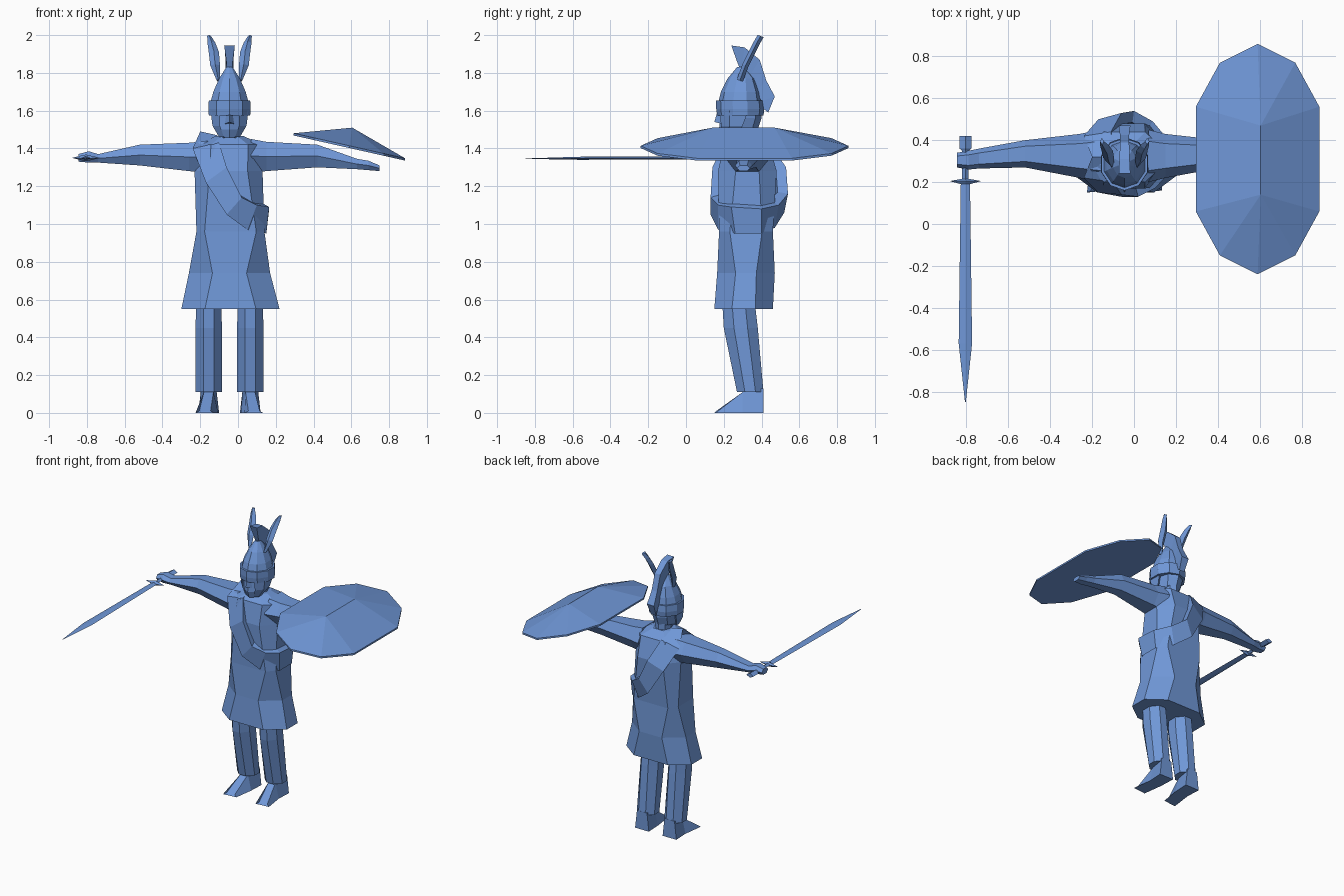
import bpy, bmesh, math
from mathutils import Vector

blue = bpy.data.materials.new("soft blue")
blue.diffuse_color = (0.16, 0.31, 0.68, 1)
CX = -0.045  # centre line of the figure


def finish(name, bm):
    bmesh.ops.recalc_face_normals(bm, faces=bm.faces)
    me = bpy.data.meshes.new(name)
    bm.to_mesh(me)
    bm.free()
    me.materials.append(blue)
    ob = bpy.data.objects.new(name, me)
    bpy.context.collection.objects.link(ob)
    return ob


def loft(name, rings, closed=False):
    """Skin a list of equal-length point rings; cap the ends unless closed."""
    bm = bmesh.new()
    vs = [[bm.verts.new(p) for p in r] for r in rings]
    n = len(vs[0])
    for i in range(len(vs) if closed else len(vs) - 1):
        a, b = vs[i], vs[(i + 1) % len(vs)]
        for k in range(n):
            bm.faces.new((a[k], a[(k + 1) % n], b[(k + 1) % n], b[k]))
    if not closed:
        bm.faces.new(vs[0])
        bm.faces.new(vs[-1])
    return finish(name, bm)


def oct_ring(z, x0, x1, y0, y1, fx=0.22, fy=0.3):
    """Box outline with cut corners at height z."""
    dx, dy = (x1 - x0) * fx, (y1 - y0) * fy
    return [(x0 + dx, y0, z), (x1 - dx, y0, z), (x1, y0 + dy, z), (x1, y1 - dy, z),
            (x1 - dx, y1, z), (x0 + dx, y1, z), (x0, y1 - dy, z), (x0, y0 + dy, z)]


def oval(z, rx, y0, y1, n=10):
    return [(CX + rx * math.sin(2 * math.pi * k / n),
             (y0 + y1) / 2 - (y1 - y0) / 2 * math.cos(2 * math.pi * k / n), z) for k in range(n)]


def limb_ring(x, y0, y1, z0, z1):
    """Six-sided section across an arm."""
    ym, zm = (y0 + y1) / 2, (z0 + z1) / 2
    w = (y1 - y0) * 0.28
    return [(x, y0, zm), (x, ym - w, z0), (x, ym + w, z0), (x, y1, zm), (x, ym + w, z1), (x, ym - w, z1)]


# Tunic: skirt, waist, chest and shoulders
loft("tunic", [
    oct_ring(0.55, -0.30, 0.22, 0.15, 0.46, 0.24, 0.3),
    oct_ring(0.74, -0.26, 0.17, 0.165, 0.47, 0.29, 0.32),
    oct_ring(0.96, -0.22, 0.14, 0.175, 0.46, 0.12, 0.2),
    oct_ring(1.28, -0.23, 0.13, 0.17, 0.48),
    oct_ring(1.42, -0.22, 0.13, 0.20, 0.44),
    oct_ring(1.465, -0.12, 0.03, 0.25, 0.38)])

# Sash looped over one shoulder and under the other arm: (inner edge, outer edge)
stations = [
    ((-0.11, 0.32, 1.47), (-0.20, 0.32, 1.49)), ((-0.10, 0.20, 1.43), (-0.24, 0.22, 1.40)),
    ((-0.06, 0.14, 1.30), (-0.17, 0.15, 1.22)), ((0.02, 0.13, 1.14), (-0.06, 0.13, 1.05)),
    ((0.10, 0.17, 1.10), (0.05, 0.17, 0.97)), ((0.165, 0.24, 1.09), (0.15, 0.26, 0.95)),
    ((0.165, 0.40, 1.08), (0.15, 0.40, 0.95)), ((0.09, 0.49, 1.10), (0.05, 0.47, 0.98)),
    ((0.00, 0.54, 1.16), (-0.06, 0.52, 1.06)), ((-0.06, 0.53, 1.30), (-0.17, 0.50, 1.24)),
    ((-0.11, 0.44, 1.43), (-0.24, 0.42, 1.39))]
core = Vector((-0.03, 0.32, 1.2))
rings = []
for a, b in stations:
    a, b = Vector(a), Vector(b)
    rings.append([a, b, b.lerp(core, 0.25), a.lerp(core, 0.25)])
loft("sash", rings, closed=True)

# Legs and wedge feet
for side, cx in (("right", -0.155), ("left", 0.065)):
    loft(side + "_leg", [
        oct_ring(0.11, cx - 0.07, cx + 0.07, 0.27, 0.41, 0.3, 0.3),
        oct_ring(0.45, cx - 0.07, cx + 0.07, 0.20, 0.38, 0.3, 0.3),
        oct_ring(0.62, cx - 0.065, cx + 0.065, 0.19, 0.36, 0.3, 0.3)])
    toe = cx - 0.02 if side == "right" else cx + 0.02
    loft(side + "_foot", [
        [(cx - 0.055, 0.41, 0), (cx + 0.055, 0.41, 0), (cx + 0.04, 0.41, 0.13), (cx - 0.04, 0.41, 0.13)],
        [(cx - 0.05, 0.30, 0), (cx + 0.05, 0.30, 0), (cx + 0.025, 0.30, 0.11), (cx - 0.025, 0.30, 0.11)],
        [(toe - 0.05, 0.15, 0), (toe + 0.05, 0.16, 0), (toe + 0.03, 0.17, 0.01), (toe - 0.03, 0.16, 0.01)]])

# Arms with flat hands
loft("right_arm", [limb_ring(*r) for r in (
    (-0.16, 0.20, 0.45, 1.27, 1.44), (-0.26, 0.22, 0.43, 1.28, 1.43), (-0.52, 0.27, 0.40, 1.31, 1.42),
    (-0.74, 0.265, 0.36, 1.325, 1.37), (-0.79, 0.26, 0.35, 1.325, 1.385), (-0.845, 0.27, 0.34, 1.33, 1.37))])
loft("left_arm", [limb_ring(*r) for r in (
    (0.07, 0.20, 0.45, 1.27, 1.45), (0.15, 0.22, 0.43, 1.28, 1.435), (0.42, 0.27, 0.40, 1.30, 1.42),
    (0.63, 0.265, 0.36, 1.29, 1.345), (0.69, 0.26, 0.35, 1.285, 1.335), (0.75, 0.27, 0.34, 1.28, 1.31))])


# Sword: diamond sections along y
def diamond(y, w, h, x=-0.805, z=1.35):
    return [(x - w, y, z), (x, y, z - h), (x + w, y, z), (x, y, z + h)]


loft("sword_blade", [diamond(0.20, 0.022, 0.008), diamond(-0.57, 0.032, 0.008, z=1.348),
                     diamond(-0.85, 0.002, 0.001, z=1.346)])
loft("sword_guard", [diamond(0.215, 0.02, 0.01), diamond(0.205, 0.075, 0.018), diamond(0.19, 0.02, 0.01)])
loft("sword_grip", [diamond(0.20, 0.016, 0.012), diamond(0.35, 0.016, 0.012),
                    diamond(0.36, 0.028, 0.016), diamond(0.42, 0.028, 0.016)])

# Shield: tilted ten-sided rim rising to a short ridge
half = [(0.0, 0.55), (0.18, 0.46), (0.295, 0.25), (0.295, -0.25), (0.18, -0.46)]
outline = half + [(-x, -y) for x, y in half]
bm = bmesh.new()
low, top = [], []
for x, y in outline:
    z = 1.402 - 0.225 * x
    low.append(bm.verts.new((0.59 + x, 0.31 + y, z)))
    top.append(bm.verts.new((0.59 + x, 0.31 + y, z + 0.012)))
back_end, front_end = bm.verts.new((0.605, 0.47, 1.51)), bm.verts.new((0.605, 0.14, 1.51))
bm.faces.new(low)
for i in range(10):
    j = (i + 1) % 10
    bm.faces.new((low[i], low[j], top[j], top[i]))
    if i in (2, 7):
        ends = (front_end, back_end) if i == 2 else (back_end, front_end)
        bm.faces.new((top[i], top[j]) + ends)
    else:
        bm.faces.new((top[i], top[j], front_end if 3 <= i <= 6 else back_end))
finish("shield", bm)

# Head, neck and nose
loft("neck", [oval(1.42, 0.055, 0.25, 0.38, 8), oval(1.54, 0.055, 0.25, 0.38, 8)])
loft("head", [oval(1.455, 0.035, 0.19, 0.30, 8), oval(1.50, 0.075, 0.175, 0.38, 8),
              oval(1.56, 0.085, 0.18, 0.40, 8), oval(1.64, 0.085, 0.18, 0.40, 8)])
loft("nose", [[(CX - 0.025, 0.19, 1.53), (CX + 0.025, 0.19, 1.53), (CX, 0.15, 1.54)],
              [(CX - 0.012, 0.19, 1.61), (CX + 0.012, 0.19, 1.61), (CX, 0.17, 1.61)]])
# Cheek guards hanging from the helmet
for side, s in (("right", -1), ("left", 1)):
    loft(side + "_cheek_guard", [
        [(CX + s * x, y, z) for x, y, z in ((0.05, 0.18, 1.60), (0.10, 0.23, 1.60), (0.10, 0.33, 1.60), (0.06, 0.30, 1.60))],
        [(CX + s * x, y, z) for x, y, z in ((0.05, 0.185, 1.52), (0.09, 0.23, 1.52), (0.09, 0.30, 1.52), (0.05, 0.28, 1.52))],
        [(CX + s * x, y, z) for x, y, z in ((0.03, 0.20, 1.46), (0.055, 0.22, 1.46), (0.055, 0.25, 1.46), (0.03, 0.25, 1.46))]])

# Helmet: brow band and tapering dome
loft("helmet_band", [oval(1.575, 0.115, 0.165, 0.41), oval(1.61, 0.118, 0.16, 0.415), oval(1.655, 0.115, 0.16, 0.41)])
loft("helmet_dome", [oval(1.64, 0.107, 0.17, 0.40), oval(1.70, 0.09, 0.185, 0.39),
                     oval(1.77, 0.058, 0.22, 0.365), oval(1.83, 0.018, 0.27, 0.31)])

# Crest: outer and inner edge points with half width, curving down the back
crest = [((0.24, 1.945), (0.27, 1.86), 0.028), ((0.31, 1.935), (0.29, 1.81), 0.024),
         ((0.39, 1.87), (0.33, 1.77), 0.022), ((0.425, 1.76), (0.37, 1.70), 0.022),
         ((0.47, 1.675), (0.40, 1.65), 0.028), ((0.435, 1.59), (0.41, 1.61), 0.02)]
loft("crest", [[(CX - w, *o), (CX + w, *o), (CX + w * 0.6, *i), (CX - w * 0.6, *i)] for o, i, w in crest])

# Pair of feathers: (offset from centre, half width, y, z)
feather = [(0.06, 0.008, 0.285, 1.76), (0.076, 0.026, 0.315, 1.84),
           (0.083, 0.027, 0.35, 1.91), (0.096, 0.021, 0.375, 1.96), (0.108, 0.010, 0.395, 1.995)]
for side, s in (("right", -1), ("left", 1)):
    loft(side + "_feather", [
        [(CX + s * (d - w), y, z), (CX + s * d, y - 0.016, z + 0.006),
         (CX + s * (d + w), y, z), (CX + s * d, y + 0.016, z - 0.006)] for d, w, y, z in feather])
